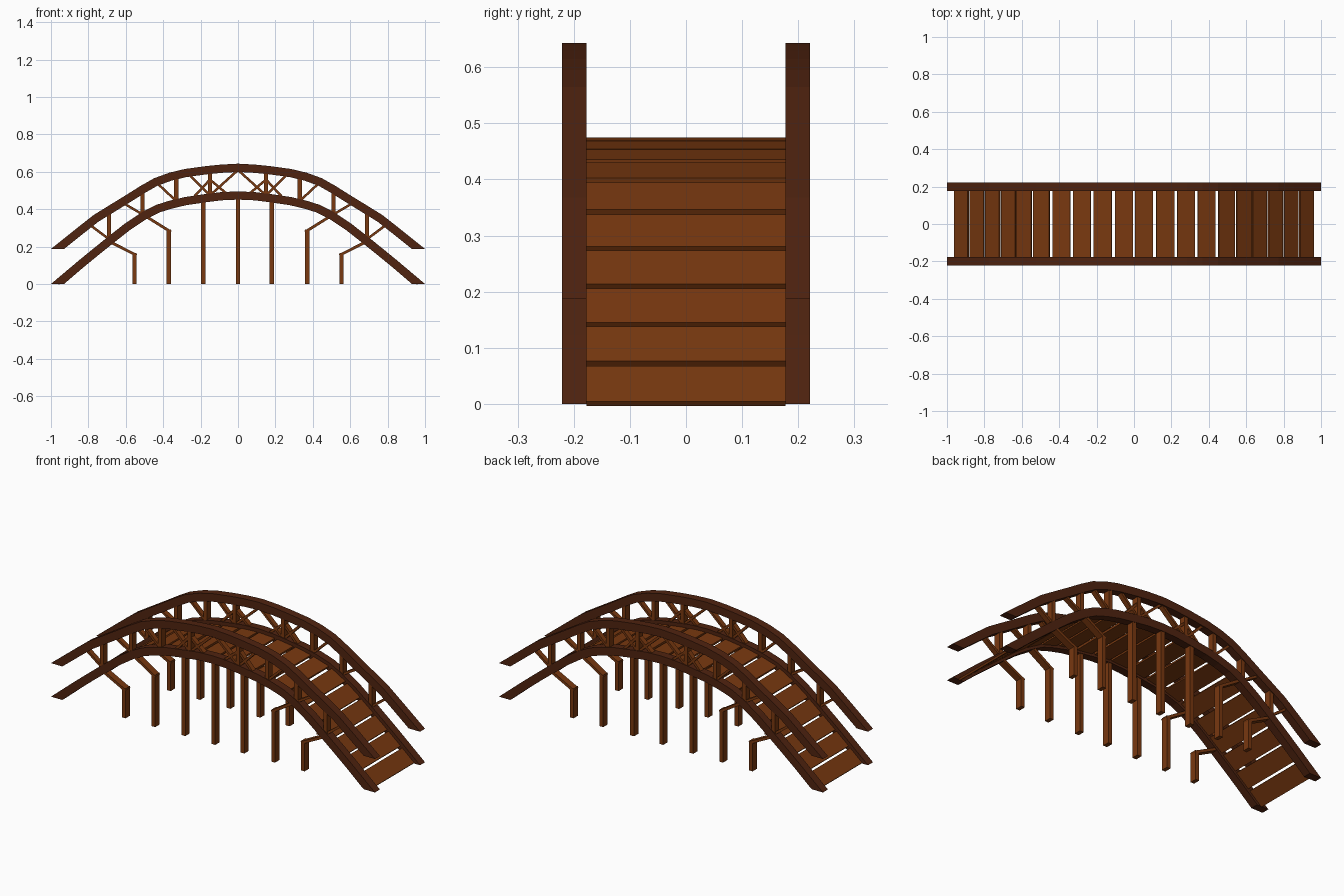
import bpy, bmesh, math
from mathutils import Vector

if "Cube" in bpy.data.objects:
    bpy.data.objects.remove(bpy.data.objects["Cube"])

# Half centre lines (x, z) of the deck beam and the handrail, from crown to foot
DECK = [(0, .473), (.09, .469), (.17, .459), (.28, .443), (.36, .424), (.43, .402), (.497, .368),
        (.588, .308), (.671, .243), (.757, .174), (.84, .106), (.965, 0)]
HAND = [(0, .621), (.09, .616), (.17, .608), (.28, .593), (.36, .574), (.44, .545), (.51, .505),
        (.588, .456), (.671, .405), (.76, .35), (.84, .287), (.965, .187)]
IN_Y, OUT_Y = .177, .221      # inner and outer faces of the beams
MID_Y = (IN_Y + OUT_Y) / 2
T = .044                      # beam thickness


def material(name, color):
    m = bpy.data.materials.new(name)
    m.diffuse_color = (*color, 1)
    m.use_nodes = True
    m.node_tree.nodes["Principled BSDF"].inputs["Base Color"].default_value = m.diffuse_color
    return m


dark_wood = material("dark_wood", (.080, .017, .005))
warm_wood = material("warm_wood", (.190, .040, .005))


def height(line, x):
    x = abs(x)
    for (x0, z0), (x1, z1) in zip(line, line[1:]):
        if x <= x1:
            return z0 + (z1 - z0) * (x - x0) / (x1 - x0)
    return line[-1][1]


def prism(bm, section, y0, y1):
    """Extrude a closed xz section between two y values."""
    a = [bm.verts.new((x, y0, z)) for x, z in section]
    b = [bm.verts.new((x, y1, z)) for x, z in section]
    n = len(section)
    bm.faces.new(a)
    bm.faces.new(b[::-1])
    for i in range(n):
        j = (i + 1) % n
        bm.faces.new((a[i], b[i], b[j], a[j]))


def stick(bm, p, q, width, y0, y1):
    """Rectangular bar from p to q in the xz plane."""
    p, q = Vector(p), Vector(q)
    d = (q - p).normalized()
    n = Vector((-d.y, d.x)) * width / 2
    prism(bm, [p + n, p - n, q - n, q + n], y0, y1)


def finish(name, bm, mat):
    bmesh.ops.recalc_face_normals(bm, faces=bm.faces)
    me = bpy.data.meshes.new(name)
    bm.to_mesh(me)
    bm.free()
    me.materials.append(mat)
    ob = bpy.data.objects.new(name, me)
    bpy.context.collection.objects.link(ob)
    return ob


def mirror_y(ob):
    mod = ob.modifiers.new("other_side", 'MIRROR')
    mod.use_axis = (False, True, False)
    mod.use_mirror_merge = False


# Curved beams with level-cut ends
def beam(name, line):
    pts = [Vector((-x, z)) for x, z in line[:0:-1]] + [Vector(p) for p in line]
    top, bottom = [], []
    for i, p in enumerate(pts):
        d = (pts[min(i + 1, len(pts) - 1)] - pts[max(i - 1, 0)]).normalized()
        n = Vector((-d.y, d.x)) * T / 2
        top.append(p + n)
        bottom.append(p - n)
    foot = line[-1][1]
    top[0], top[-1] = Vector((-1, foot)), Vector((1, foot))
    bottom[0], bottom[-1] = Vector((-.93, foot)), Vector((.93, foot))
    bm = bmesh.new()
    rings = [[bm.verts.new((p.x, y, p.y)) for p, y in
              ((t, IN_Y), (t, OUT_Y), (b, OUT_Y), (b, IN_Y))] for t, b in zip(top, bottom)]
    for r, s in zip(rings, rings[1:]):
        for i in range(4):
            j = (i + 1) % 4
            bm.faces.new((r[i], r[j], s[j], s[i]))
    bm.faces.new(rings[0])
    bm.faces.new(rings[-1])
    mirror_y(finish(name, bm, dark_wood))


beam("deck_beam", DECK)
beam("handrail", HAND)

# Deck planks following the arch
bm = bmesh.new()
for cx in (.054, .167, .278, .388, .494, .587, .671, .756, .839, .923):
    for s in (-1, 1):
        slope = (height(DECK, cx + .04) - height(DECK, cx - .04)) / .08
        d = Vector((1, slope * s)).normalized() * .0485
        c = Vector((cx * s, height(DECK, cx) - .004))
        stick(bm, c - d, c + d, .011, -IN_Y, IN_Y)
finish("deck_planks", bm, warm_wood)

# Railing posts
bm = bmesh.new()
for x in (.15, .33, .51, .69):
    for s in (-1, 1):
        stick(bm, (x * s, height(DECK, x)), (x * s, height(HAND, x)), .022,
              MID_Y - .018, MID_Y + .018)
mirror_y(finish("railing_posts", bm, warm_wood))

# Diagonal railing braces
bm = bmesh.new()
BRACES = [(.69, .79), (.51, .61), (.33, .43), (.15, .26), (.15, 0), (.06, .15), (.24, .15)]
for lo, hi in BRACES:
    for s in (-1, 1):
        rise = .02 if (lo, hi) in BRACES[-2:] else 0
        stick(bm, (lo * s, height(DECK, lo) + .012), (hi * s, height(HAND, hi) - .012 - rise * 2),
              .013, MID_Y - .014, MID_Y + .014)
mirror_y(finish("railing_braces", bm, warm_wood))

# Support legs; the outer ones bend outwards to meet the beam
bm = bmesh.new()
L0, L1 = MID_Y - .019, MID_Y + .019
for x in (-.185, 0, .18):
    stick(bm, (x, 0), (x, height(DECK, x)), .024, L0, L1)
for x, knee, end in ((.37, .29, .50), (.553, .165, .69)):
    for s in (-1, 1):
        r = .011
        goal = height(DECK, end)
        section = [(x - r, 0), (x + r, 0), (x + r, knee), (end, goal + .008),
                   (end - .008, goal - .004), (x - r, knee - .009)]
        # leg shaft with its slanted head
        stick(bm, (x * s, 0), (x * s, knee), .022, L0, L1)
        stick(bm, ((x - r) * s, knee - .012), (end * s, goal), .015, L0, L1)
mirror_y(finish("support_legs", bm, warm_wood))
